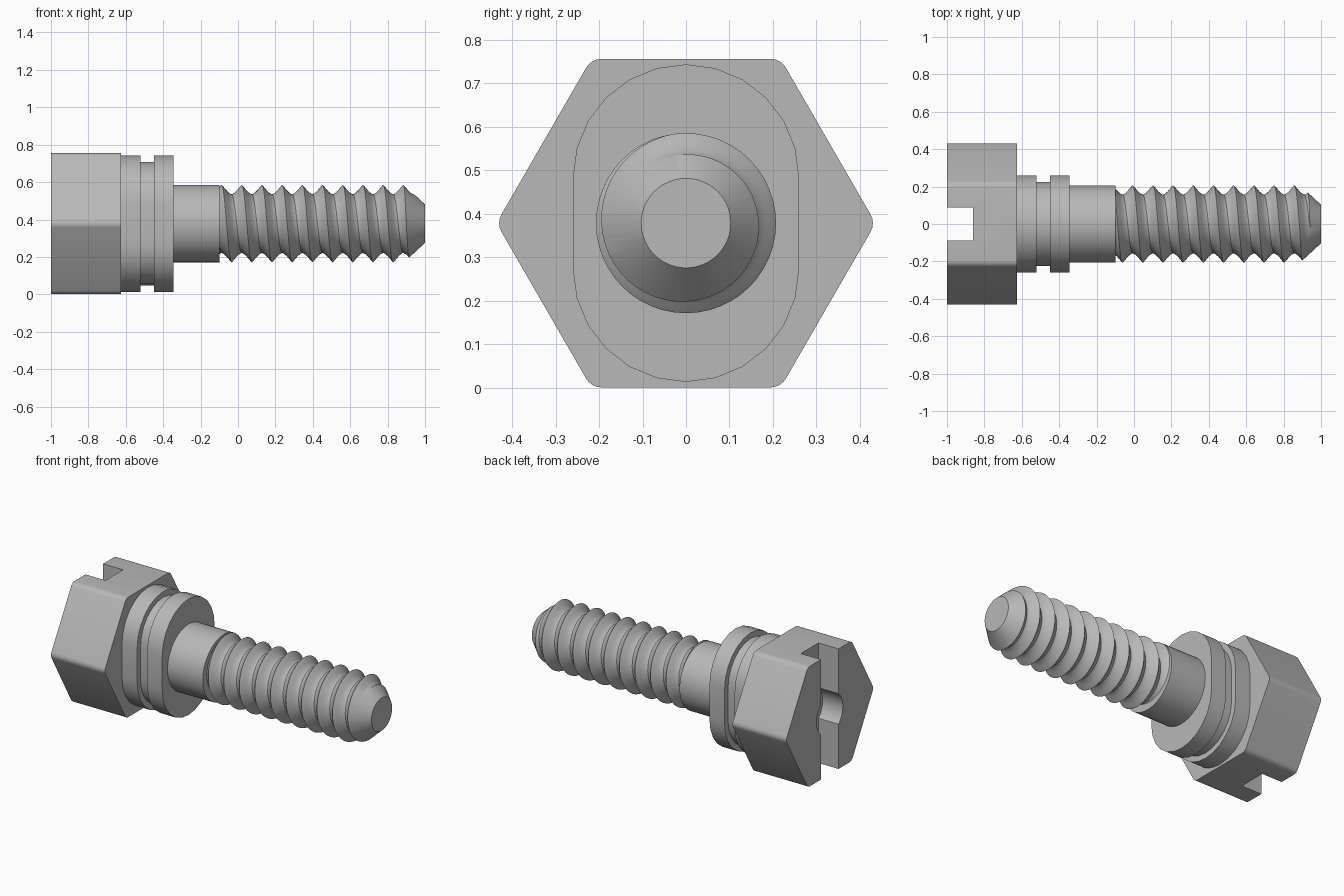
import bpy, bmesh
from math import sin, cos, pi, radians, tau
from mathutils import Vector

cube = bpy.data.objects.get("Cube")
if cube:
    bpy.data.objects.remove(cube, do_unlink=True)

AXIS = 0.378                      # height of the screw axis
GREY = (0.48, 0.48, 0.48, 1)

steel = bpy.data.materials.new("plain steel grey")
steel.use_nodes = True
steel.diffuse_color = GREY
steel.node_tree.nodes["Principled BSDF"].inputs["Base Color"].default_value = GREY


def finish(name, bm):
    """Turn a bmesh into a named object lying along the screw axis."""
    bmesh.ops.recalc_face_normals(bm, faces=bm.faces)
    mesh = bpy.data.meshes.new(name)
    bm.to_mesh(mesh)
    bm.free()
    mesh.materials.append(steel)
    obj = bpy.data.objects.new(name, mesh)
    obj.location.z = AXIS
    bpy.context.collection.objects.link(obj)
    return obj


def loft(name, sections):
    """Skin cross-sections given as (x, [(y, z), ...]) and cap both ends."""
    bm = bmesh.new()
    rings = [[bm.verts.new((x, y, z)) for y, z in outline] for x, outline in sections]
    n = len(rings[0])
    for a, b in zip(rings, rings[1:]):
        for i in range(n):
            bm.faces.new((a[i], a[(i + 1) % n], b[(i + 1) % n], b[i]))
    bm.faces.new(rings[0])
    bm.faces.new(rings[-1])
    return finish(name, bm)


def circle(r, n=48):
    return [(r * cos(tau * i / n), r * sin(tau * i / n)) for i in range(n)]


def stadium(r, offset=0.105, steps=12):
    """Two half circles set apart vertically, joined by straight sides."""
    return [(r * cos(pi * i / steps + side * pi),
             r * sin(pi * i / steps + side * pi) + (offset, -offset)[side])
            for side in (0, 1) for i in range(steps + 1)]


def rounded_hexagon(apothem, fillet, steps=4):
    reach = (apothem - fillet) / cos(pi / 6)
    points = []
    for corner in range(6):
        a = corner * pi / 3
        for s in range(steps + 1):
            b = a + radians(-30 + 60 * s / steps)
            points.append((reach * cos(a) + fillet * cos(b),
                           reach * sin(a) + fillet * sin(b)))
    return points


def activate(obj):
    bpy.ops.object.select_all(action='DESELECT')
    obj.select_set(True)
    bpy.context.view_layer.objects.active = obj


def boolean(obj, cutter, operation):
    activate(obj)
    mod = obj.modifiers.new("cut", 'BOOLEAN')
    mod.object, mod.operation, mod.solver = cutter, operation, 'EXACT'
    bpy.ops.object.modifier_apply(modifier=mod.name)
    bpy.data.objects.remove(cutter, do_unlink=True)


def smooth(obj, angle=30):
    activate(obj)
    bpy.ops.object.shade_smooth_by_angle(angle=radians(angle))


# Hexagonal head with a screwdriver slot and a round recess
hexagon = rounded_hexagon(0.3775, 0.04)
head = loft("hex_head", [(-1, hexagon), (-0.625, hexagon)])
slot = [(-0.0875, -0.5), (0.0875, -0.5), (0.0875, 0.5), (-0.0875, 0.5)]
boolean(head, loft("slot_cutter", [(-1.1, slot), (-0.86, slot)]), 'DIFFERENCE')
boolean(head, loft("recess_cutter", [(-1.1, circle(0.13)), (-0.86, circle(0.13))]), 'DIFFERENCE')
smooth(head, 20)

# Stadium-shaped collar with a groove round it
wide, narrow = stadium(0.26), stadium(0.225)
collar = loft("grooved_collar", [(-0.625, wide), (-0.52, wide), (-0.52, narrow),
                                 (-0.45, narrow), (-0.45, wide), (-0.345, wide)])
smooth(collar)

# Plain shank
smooth(loft("plain_shank", [(-0.345, circle(0.207)), (-0.1, circle(0.207))]))


def helical_thread(name, start, end, pitch, crest_x, root, crest, around=48, steps=12):
    """Right-handed thread: one profile swept along a helix, cut flat at both ends."""
    bm = bmesh.new()
    turns = int((end - start) / pitch) + 4
    base = crest_x - pitch * (int((crest_x - start) / pitch) + 2.25)
    grid = []
    for j in range(around):
        t = tau * j / around
        column = []
        for i in range(turns * steps + 1):
            u = abs(2 * (i % steps) / steps - 1)      # 1 on the crest, 0 in the root
            r = min(crest, root + (crest - root) * 1.06 * u ** 1.5)
            x = base + pitch * (i / steps + j / around)
            column.append(bm.verts.new((x, r * cos(t), r * sin(t))))
        grid.append(column)
    for j in range(around):
        shift = steps if j == around - 1 else 0       # the last column joins the next turn
        a, b = grid[j], grid[(j + 1) % around]
        for i in range(len(a) - 1 - shift):
            bm.faces.new((a[i], a[i + 1], b[i + 1 + shift], b[i + shift]))
    for x, direction in ((start, -1), (end, 1)):
        cut = bmesh.ops.bisect_plane(bm, geom=bm.verts[:] + bm.edges[:] + bm.faces[:],
                                     plane_co=Vector((x, 0, 0)),
                                     plane_no=Vector((direction, 0, 0)), clear_outer=True)
        rim = [e for e in cut["geom_cut"] if isinstance(e, bmesh.types.BMEdge)]
        bmesh.ops.holes_fill(bm, edges=rim, sides=0)
    return finish(name, bm)


# Threaded rod with a coned tip
rod = helical_thread("threaded_rod", -0.1, 1.05, 0.108, 0.02, 0.157, 0.207)
tip = loft("tip_envelope", [(-0.2, circle(0.25)), (0.84, circle(0.25)), (1, circle(0.103))])
boolean(rod, tip, 'INTERSECT')
smooth(rod, 35)
